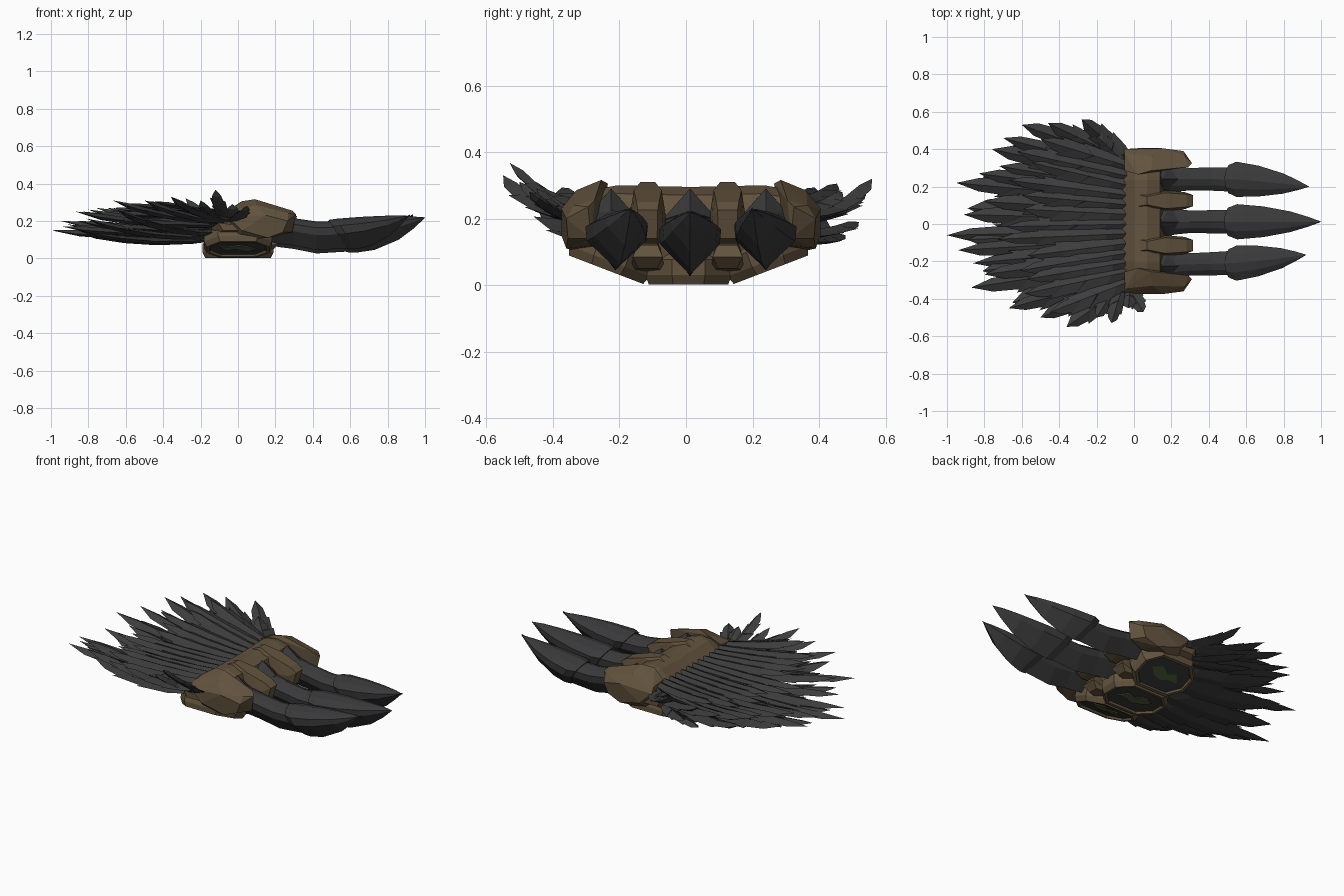
import bpy, bmesh, math, random
from mathutils import Vector, Matrix

if "Cube" in bpy.data.objects:
    bpy.data.objects.remove(bpy.data.objects["Cube"])

random.seed(4)

def material(name, rgb):
    m = bpy.data.materials.new(name)
    m.diffuse_color = (*rgb, 1)
    m.use_nodes = True
    m.node_tree.nodes["Principled BSDF"].inputs["Base Color"].default_value = m.diffuse_color
    return m

BROWN = material("brown leather", (0.122, 0.086, 0.047))
FEATHER = material("charcoal feather", (0.046, 0.046, 0.047))
CLAW = material("dark claw", (0.041, 0.041, 0.043))
PLATE = material("dark palm plate", (0.038, 0.039, 0.037))
MOSS = material("olive mark", (0.078, 0.105, 0.042))

def finish(bm, name, *mats):
    bmesh.ops.recalc_face_normals(bm, faces=bm.faces)
    me = bpy.data.meshes.new(name)
    bm.to_mesh(me)
    bm.free()
    for m in mats:
        me.materials.append(m)
    ob = bpy.data.objects.new(name, me)
    bpy.context.collection.objects.link(ob)
    return ob

def loft(name, rings, mat):
    bm = bmesh.new()
    vs = [[bm.verts.new(p) for p in r] for r in rings]
    n = len(rings[0])
    for a, b in zip(vs, vs[1:]):
        for i in range(n):
            bm.faces.new((a[i], a[(i + 1) % n], b[(i + 1) % n], b[i]))
    bm.faces.new(vs[0])
    bm.faces.new(vs[-1])
    return finish(bm, name, mat)

def hull(name, pts, mat):
    bm = bmesh.new()
    for p in pts:
        bm.verts.new(p)
    r = bmesh.ops.convex_hull(bm, input=bm.verts)
    junk = {g for g in r["geom_interior"] + r["geom_unused"] if isinstance(g, bmesh.types.BMVert)}
    bmesh.ops.delete(bm, geom=list(junk), context='VERTS')
    bmesh.ops.dissolve_limit(bm, angle_limit=0.03, verts=bm.verts, edges=bm.edges)
    return finish(bm, name, mat)

C = 0.015  # the knuckle block sits slightly towards +y

# Knuckle block: side profile swept across the hand, with a bowed underside
rings = []
for y, low, top, s in [(-.375, .15, .24, .75), (-.33, .125, .28, .95), (-.22, .085, .3, 1), (-.1, .05, .297, 1),
                       (0, .045, .295, 1), (.1, .05, .297, 1), (.22, .085, .3, 1), (.33, .125, .28, .95),
                       (.375, .15, .24, .75)]:
    prof = [(-.06, top - .06), (0, top - .01), (.07, top), (.14, top - .025), (.165, .2),
            (.17, .14), (.15, low), (-.12, low), (-.15, low + .04)]
    rings.append([(.03 + (x - .03) * s, y + C, z) for x, z in prof])
loft("knuckle_block", rings, BROWN)

# Inner knuckles between the claws, each with a small lower stone
for i, y in enumerate((-.115, .125)):
    prof = [(.0, .28, .035), (.07, .31, .022), (.17, .285, .042), (.28, .25, .034), (.315, .225, .03),
            (.29, .14, .028), (.24, .125, .04), (.08, .13, .05), (.17, .2, .055), (.27, .2, .046)]
    hull(f"inner_knuckle_{i}", [(x, y + s * w, z) for x, z, w in prof for s in (-1, 1)], BROWN)
    low = [(.1, .14, .03), (.2, .12, .03), (.225, .085, .045), (.19, .05, .028), (.1, .04, .05)]
    hull(f"lower_knuckle_{i}", [(x, y + s * w, z) for x, z, w in low for s in (-1, 1)], BROWN)

# Outer knuckles wrapping both ends
for i, s in enumerate((-1, 1)):
    upper = [(-.05, .27, .26), (.02, .25, .305), (.09, .27, .316), (.17, .285, .285), (.29, .29, .255),
             (.31, .31, .235), (.29, .30, .14), (.2, .28, .12), (-.05, .36, .25), (.1, .345, .285),
             (.27, .35, .24), (.265, .375, .2), (.24, .37, .14), (-.055, .385, .22), (.02, .39, .15),
             (.15, .39, .23), (.16, .375, .11), (.0, .33, .1)]
    hull(f"outer_knuckle_{i}", [(x, C + s * y, z) for x, y, z in upper], BROWN)

# Palm: three angled brown frames with recessed dark plates and olive marks
hexagon = [(-.19, -.05), (-.19, .05), (-.11, .13), (.11, .13), (.19, .05), (.19, -.05), (.11, -.13), (-.11, -.13)]
mark = [(-.1, -.02), (-.06, .035), (-.01, .015), (.045, .05), (.1, .02), (.055, -.02), (.0, -.04), (-.04, -.02)]
for i, (y, z, tilt, k) in enumerate([(-.248, .046, -21, .96), (0, .002, 0, 1), (.248, .046, 21, .96)]):
    M = Matrix.Translation((0, y + C / 2, z)) @ Matrix.Rotation(math.radians(tilt), 4, 'X')
    bm = bmesh.new()
    tiers = [[bm.verts.new(M @ Vector((x * k * a, v * b, h))) for x, v in hexagon]
             for a, b, h in ((.92, .92, 0), (1, 1, .028), (1, 1, .075), (.8, .9, .105))]
    base = bm.faces.new(tiers[0])
    bm.faces.new(tiers[-1])
    for lo, hi in zip(tiers, tiers[1:]):
        for a in range(8):
            b = (a + 1) % 8
            bm.faces.new((lo[a], lo[b], hi[b], hi[a]))
    bmesh.ops.recalc_face_normals(bm, faces=bm.faces)
    bmesh.ops.inset_individual(bm, faces=[base], thickness=.016)
    bmesh.ops.inset_individual(bm, faces=[base], thickness=.004, depth=-.012)
    base.material_index = 1
    finish(bm, f"palm_frame_{i}", BROWN, PLATE)
    flip = -1 if i == 1 else 1
    loft(f"palm_mark_{i}", [[M @ Vector((x * flip, v, h)) for x, v in mark] for h in (.007, .014)], MOSS)

# Claws: a root segment under a broader slanted blade
def section(x, yc, w, bot, top, lean=0):
    h = top - bot
    shape = [(0, 1), (.55, .93), (1, .78), (.95, .52), (0, 0), (-.95, .52), (-1, .78), (-.55, .93)]
    return [(x + lean * (1 - v), yc + w * u, bot + h * v) for u, v in shape]

for i, (y0, y1, y2, dz, tip) in enumerate([(-.225, -.21, -.165, .018, .92), (.012, .012, .012, 0, 1.0),
                                           (.24, .24, .2, .018, .935)]):
    def at(x):
        return y0 + (y1 - y0) * x / .5 if x < .5 else y1 + (y2 - y1) * ((x - .5) / .5) ** 1.3
    e = dz
    root = [(.1, .075, .09, .24), (.17, .08, .07, .235), (.22, .068, .06, .22),
            (.3, .06, .05, .207), (.42, .062, .026, .19), (.58, .066, .036, .19)]
    loft(f"claw_root_{i}", [section(x, at(x), w, b + e, t + e * .4) for x, w, b, t in root], CLAW)
    hull(f"claw_spike_{i}", [(.15, at(0), .29), (.24, at(0), .222), (.12, at(0) - .08, .2), (.19, at(0) - .085, .195),
                             (.12, at(0) + .08, .2), (.19, at(0) + .085, .195), (.12, at(0), .1)], CLAW)
    blade = [(.48, .075, .033, .2, .1), (.53, .094, .03, .206, .1), (.68, .082, .045, .216, .05),
             (.83, .055, .1, .222, .03), (.93, .026, .16, .224, .01), (1.0, .001, .217, .219, 0)]
    k = (tip - .5) / .5
    loft(f"claw_blade_{i}", [section(.5 + (x - .5) * k, at(x), w, b + e, t + e * .3, lean)
                             for x, w, b, t, lean in blade], CLAW)

# Feathers: barbed leaves with a raised spine, sagging in the middle
SPINE = (0, .2, .42, .45, .64, .66, .84, 1)
EDGE = (0, .25, .53, .46, .76, .67, .87, 1)
WIDTH = (.35, .8, 1, .8, .92, .74, .56, 0)

def feather(name, base, tip, w, sag, bank, thick=.013):
    base, tip = Vector(base), Vector(tip)
    d = tip - base
    side = Vector((-d.y, d.x, 0)).normalized()
    side = (side + Vector((0, 0, bank))).normalized()
    up = side.cross(d).normalized()
    up = up if up.z > 0 else -up
    def pt(t, across, lift):
        return base + d * t + side * across + up * lift + Vector((0, 0, -sag * 4 * t * (1 - t)))
    bm = bmesh.new()
    n = len(SPINE) - 1
    tipv = bm.verts.new(tip)
    top = [bm.verts.new(pt(t, 0, thick)) for t in SPINE[:n]] + [tipv]
    bot = [bm.verts.new(pt(t, 0, -thick)) for t in SPINE[:n]] + [tipv]
    for s in (-1, 1):
        j, shift = random.uniform(.85, 1.1), random.uniform(-.06, .06)
        ts = [t + (shift if 0 < t < .8 else 0) for t in EDGE[:n]]
        edge = [bm.verts.new(pt(t, s * w * u * j, -.006)) for t, u in zip(ts, WIDTH)] + [tipv]
        for ridge in (top, bot):
            for a in range(n):
                f = (ridge[a], ridge[a + 1], edge[a + 1], edge[a])
                bm.faces.new(f if a < n - 1 else (f[0], tipv, f[3]))
    finish(bm, name, FEATHER)

# Main fan, tips rising towards both sides
fan = [(-.28, .56, .32), (-.46, .54, .3), (-.6, .53, .29), (-.7, .46, .27), (-.76, .40, .27), (-.72, .31, .24),
       (-.95, .22, .2), (-.83, .27, .25), (-.8, .12, .2), (-.91, .05, .18), (-1, -.06, .15), (-.94, -.14, .17),
       (-.86, -.21, .2), (-.87, -.34, .25), (-.8, -.27, .26), (-.67, -.45, .31), (-.5, -.5, .31), (-.36, -.55, .33)]
for i, (x, y, z) in enumerate(fan):
    by = max(-.32, min(.34, y * .62))
    feather(f"fan_feather_{i}", (-.02, by, .16 + abs(by) * .15), (x, y, z), .062, .035, -.15 * y, .017)

# Upper covering layer, shorter and higher
for i in range(13):
    u = (i - 6) / 6
    r = random.uniform(.58, .74) - .16 * abs(u) ** 2
    y = .47 * u + random.uniform(-.02, .02)
    feather(f"cover_feather_{i}", (.0, .3 * u, .24), (-r, y, .235 + .07 * abs(u)), .056, .012, -.1 * u)

# Lower layer seen from beneath
for i in range(6):
    u = (i - 2.5) / 2.5
    feather(f"under_feather_{i}", (-.08, .24 * u, .11 + .03 * abs(u)),
            (-.9 + .25 * u * u, .42 * u, .14 + (.06 if u > 0 else .12) * abs(u)), .085, .045, -.12 * u, .017)

# Side tufts flaring out of the block ends
tufts = [((-.06, -.33, .2), (-.12, -.53, .367)), ((-.03, -.34, .2), (.05, -.47, .28)),
         ((-.08, -.31, .18), (-.2, -.5, .31)), ((-.02, -.34, .2), (-.03, -.45, .29)),
         ((-.08, .33, .15), (-.35, .52, .19)), ((-.08, .33, .14), (-.42, .48, .15)),
         ((-.06, .34, .22), (-.2, .47, .28))]
for i, (b, t) in enumerate(tufts):
    feather(f"side_tuft_{i}", b, t, .045, .01, 0)
